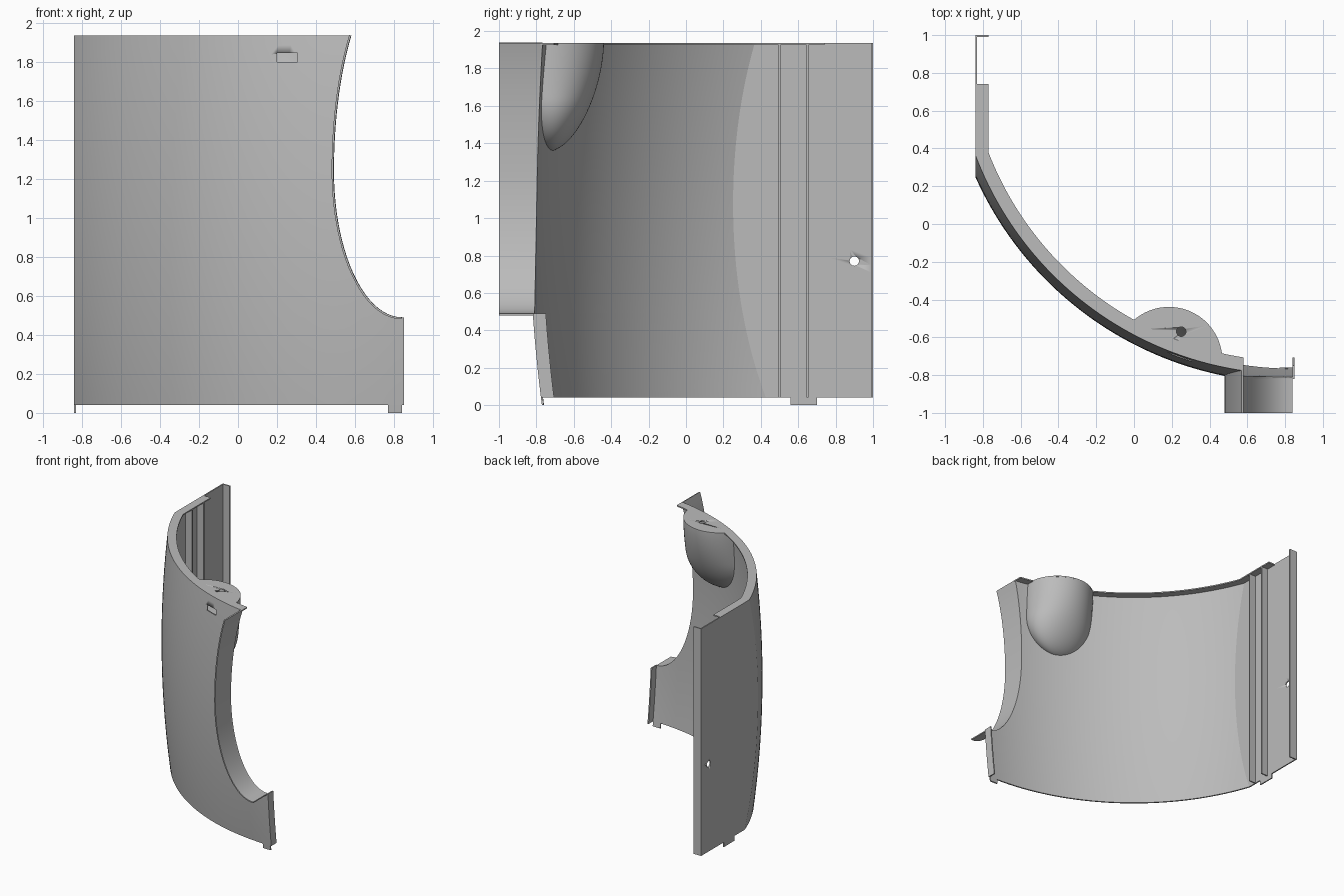
import bpy, bmesh
from math import sin, cos, pi, sqrt, asin

if "Cube" in bpy.data.objects:
    bpy.data.objects.remove(bpy.data.objects["Cube"])

grey = bpy.data.materials.new("plain grey")
grey.use_nodes = True
COLOUR = (0.5, 0.5, 0.5, 1)
grey.diffuse_color = COLOUR
grey.node_tree.nodes["Principled BSDF"].inputs["Base Color"].default_value = COLOUR

CX, CY = 0.84, 1.0            # axis of the curved panel
SIDE, LIP = -0.84, 0.07       # flat side wall, flange depth
LOW, SILL, TOP = 0.04, 0.49, 1.935
SKIN = 0.01


def radius(z):
    """Outer radius of the bulging panel."""
    return 1.84 - 0.06 * (z - 1.077) ** 2


def skin_y(x, r):
    return CY - sqrt(r * r - (x - CX) ** 2)


def opening_x(z):
    """Edge of the rounded cut-out."""
    if z <= SILL:
        return CX
    h = (z - 1.24) / (0.75 if z < 1.24 else 1.04)
    return CX - 0.35 * sqrt(max(0, 1 - h * h))


def arc(x0, x1, r, n=56):
    """Plan points on the panel circle from x0 to x1."""
    a0, a1 = asin((x0 - CX) / r), asin((x1 - CX) / r)
    angles = [a0 + (a1 - a0) * i / n for i in range(n + 1)]
    return [(CX + r * sin(a), CY - r * cos(a)) for a in angles]


def span(a, b, n):
    return [a + (b - a) * i / n for i in range(n + 1)]


def apply_all(ob):
    bpy.context.view_layer.objects.active = ob
    for m in list(ob.modifiers):
        bpy.ops.object.modifier_apply(modifier=m.name)


def finish(bm, name, thick=0, angle=35):
    me = bpy.data.meshes.new(name)
    bm.to_mesh(me)
    bm.free()
    ob = bpy.data.objects.new(name, me)
    bpy.context.collection.objects.link(ob)
    me.materials.append(grey)
    bpy.ops.object.select_all(action='DESELECT')
    ob.select_set(True)
    if thick:
        m = ob.modifiers.new("thickness", 'SOLIDIFY')
        m.thickness, m.offset, m.use_even_offset = thick, -1, True
        apply_all(ob)
    bpy.context.view_layer.objects.active = ob
    bpy.ops.object.shade_smooth_by_angle(angle=angle * pi / 180)
    return ob


def grid(name, rows, flip=False, angle=35):
    """Thin sheet through rows of points."""
    bm = bmesh.new()
    vs = [[bm.verts.new(p) for p in row] for row in rows]
    for a, b in zip(vs, vs[1:]):
        for i in range(len(a) - 1):
            f = [a[i], a[i + 1], b[i + 1], b[i]]
            bm.faces.new(f[::-1] if flip else f)
    return finish(bm, name, SKIN, angle)


def box(name, x, y, z):
    bm = bmesh.new()
    bmesh.ops.create_cube(bm, size=1)
    for v in bm.verts:
        for k, (lo, hi) in enumerate((x, y, z)):
            v.co[k] = hi if v.co[k] > 0 else lo
    return finish(bm, name)


def cylinder(name, centre, r, depth, along_x=False):
    bm = bmesh.new()
    bmesh.ops.create_cone(bm, cap_ends=True, segments=24, radius1=r, radius2=r, depth=depth)
    for v in bm.verts:
        if along_x:
            v.co.x, v.co.z = v.co.z, -v.co.x
        v.co += type(v.co)(centre)
    return finish(bm, name)


def cut(ob, cutter):
    cutter.hide_render = True
    m = ob.modifiers.new("cut", 'BOOLEAN')
    m.object, m.operation, m.solver = cutter, 'DIFFERENCE', 'EXACT'
    apply_all(ob)
    bpy.data.objects.remove(cutter)


# Curved panel, flat side wall and rear return in one sheet
curve_z = [1.24 - 0.75 * cos(t) for t in span(0, pi / 2, 22)] + span(1.24, TOP, 14)[1:]
rows = []
for z in span(LOW, SILL, 8)[:-1] + curve_z:
    plan = arc(opening_x(z), SIDE, radius(z))
    y0 = plan[-1][1]
    plan += [(SIDE, y) for y in span(y0, 1.0, 6)[1:]] + [(SIDE + LIP, 1.0)]
    rows.append([(x, y, z) for x, y in plan])
panel = grid("curved_panel", rows, flip=True, angle=20)
cut(panel, box("slot_cutter", (0.2, 0.305), (-0.9, -0.6), (1.8, 1.845)))
cut(panel, cylinder("wall_hole_cutter", (SIDE, 0.9, 0.77), 0.025, 0.1, along_x=True))

# Top flange
tip = opening_x(TOP)
outer = [(SIDE, 0.74)] + arc(SIDE, tip, radius(TOP))
inner = [(SIDE + LIP, 0.74)] + arc(SIDE + LIP, tip, radius(TOP) - LIP)
grid("top_flange", [[(x, y, TOP) for x, y in p] for p in (outer, inner)])

# Flange on the front end of the panel
grid("end_flange", [[(CX, CY - radius(z) + d, z) for z in span(LOW, SILL, 8)]
                    for d in (0, LIP)])

# Rim standing forward around the cut-out
edge = [(opening_x(z), z) for z in curve_z]
grid("opening_rim", [[(x, -1.0, z) for x, z in edge],
                     [(x, skin_y(x, radius(z) - SKIN), z) for x, z in edge]], flip=True)

# Ribs on the side wall and tabs on the lower edge
for i, y in enumerate((0.5, 0.65)):
    box(f"side_rib_{i + 1}", (SIDE, SIDE + LIP), (y - 0.005, y + 0.005), (LOW, TOP))
box("side_tab", (SIDE, SIDE + SKIN), (0.56, 0.7), (0, LOW + 0.01))
grid("front_tab", [[(x, skin_y(x, radius(z)), z) for x in (0.77, CX)]
                   for z in (0, LOW + 0.01)])

# Rounded pocket behind the panel
PX, PY, PR, DEPTH = 0.185, -0.722, 0.283, 0.575


def pocket_ring(z):
    t = (TOP - z) / DEPTH
    u = max(0, (1.64 - z) / 0.28)
    rx = PR * sqrt(max(0, 1 - u * u))
    ry = PR * max(0, 1 - t ** 1.7) ** 0.6
    limit = radius(z) - 0.005
    ring = []
    for i in range(96):
        a = 2 * pi * i / 96
        x, y = PX + rx * cos(a), PY + ry * sin(a)
        d = sqrt((x - CX) ** 2 + (y - CY) ** 2)
        s = min(1, limit / d)
        ring.append(((CX + (x - CX) * s, CY + (y - CY) * s, z), s < 1))
    return ring


bm = bmesh.new()
rings = [[(bm.verts.new(p), c) for p, c in pocket_ring(TOP - DEPTH * sin(t))]
         for t in span(0, pi / 2 * 0.99, 36)]
for a, b in zip(rings, rings[1:]):
    for i in range(96):
        j = (i + 1) % 96
        quad = [a[i], b[i], b[j], a[j]]
        if not all(c for v, c in quad):
            bm.faces.new([v for v, c in quad])
bmesh.ops.delete(bm, geom=[v for v in bm.verts if not v.link_faces], context='VERTS')
m = finish(bm, "pocket_shell")
m.data.validate()

# Pocket lid with a screw hole
bm = bmesh.new()
bm.faces.new([bm.verts.new(p) for p, c in pocket_ring(TOP)])
lid = finish(bm, "pocket_lid", SKIN)
cut(lid, cylinder("lid_hole_cutter", (0.25, -0.57, TOP), 0.025, 0.1))
